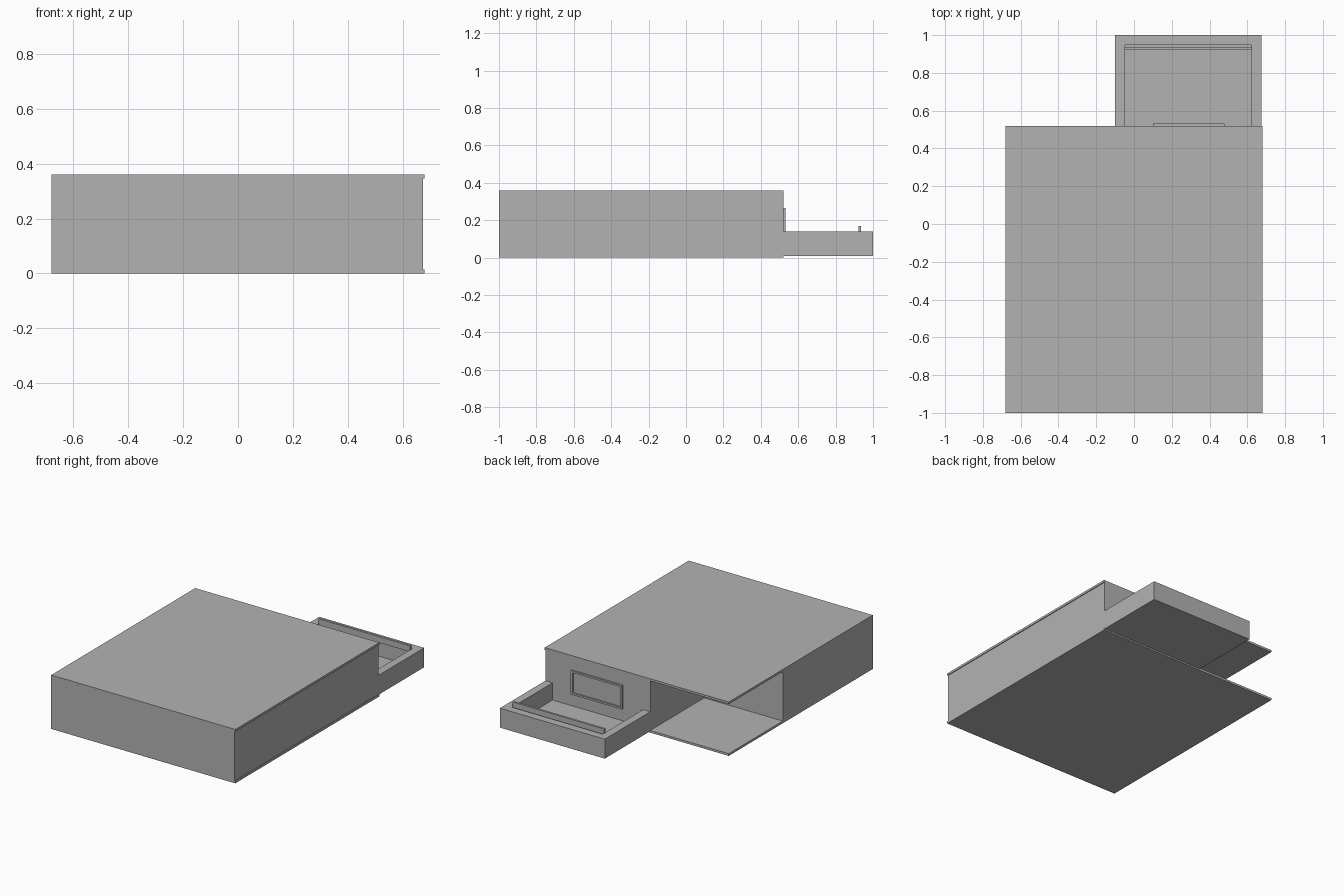
import bpy
import bmesh

cube = bpy.data.objects.get("Cube")
if cube:
    bpy.data.objects.remove(cube, do_unlink=True)

# One plain grey for the whole building
grey = bpy.data.materials.new("plain grey")
grey.use_nodes = True
colour = (0.45, 0.45, 0.45, 1)
grey.diffuse_color = colour
grey.node_tree.nodes["Principled BSDF"].inputs["Base Color"].default_value = colour


def prism(name, outline, z0, z1):
    """Extrude a counter-clockwise plan outline from z0 to z1."""
    bm = bmesh.new()
    base = bm.faces.new([bm.verts.new((x, y, z0)) for x, y in outline])
    top = bmesh.ops.extrude_face_region(bm, geom=[base], use_keep_orig=True)
    for v in top["geom"]:
        if isinstance(v, bmesh.types.BMVert):
            v.co.z = z1
    bmesh.ops.recalc_face_normals(bm, faces=bm.faces)
    mesh = bpy.data.meshes.new(name)
    bm.to_mesh(mesh)
    bm.free()
    mesh.materials.append(grey)
    obj = bpy.data.objects.new(name, mesh)
    bpy.context.collection.objects.link(obj)
    return obj


def box(name, x0, x1, y0, y1, z0, z1):
    return prism(name, [(x0, y0), (x1, y0), (x1, y1), (x0, y1)], z0, z1)


HALF, FRONT, BACK, TOP = 0.68, -1.0, 0.52, 0.36
SLAB = 0.015
WALL_X = 0.675          # walls stop just inside the slabs on this side
ROOM_X, PORCH_Y = -0.10, -0.05

# Floor and roof slabs, both reaching over the open corner porch
box("floor_slab", -HALF, HALF, FRONT, BACK, 0, SLAB)
box("roof_slab", -HALF, HALF, FRONT, BACK, TOP - SLAB, TOP)

# L-shaped house walls around the porch
prism("house_walls", [(-HALF, FRONT), (WALL_X, FRONT), (WALL_X, BACK),
                      (ROOM_X, BACK), (ROOM_X, PORCH_Y), (-HALF, PORCH_Y)],
      SLAB, TOP - SLAB)

# Balcony with a U-shaped parapet
THICK, END, Z0, RIM = 0.053, 1.0, 0.01, 0.14
inner_l, inner_r, inner_y = ROOM_X + THICK, WALL_X - THICK, END - THICK
prism("balcony_parapet", [(ROOM_X, BACK), (inner_l, BACK), (inner_l, inner_y),
                          (inner_r, inner_y), (inner_r, BACK), (WALL_X, BACK),
                          (WALL_X, END), (ROOM_X, END)], Z0, RIM)
box("balcony_floor", inner_l, inner_r, BACK, inner_y, Z0, Z0 + SLAB)
box("balcony_rail", inner_l - 0.003, inner_r + 0.003, 0.922, 0.936, 0.13, 0.17)

# Window frame on the wall above the balcony
wx0, wx1, wz0, wz1, bar = 0.10, 0.48, 0.105, 0.265, 0.012
for side, x in (("left", wx1 - bar), ("right", wx0)):
    box("window_frame_" + side, x, x + bar, BACK, BACK + 0.011, wz0, wz1)
for side, z in (("top", wz1 - bar), ("bottom", wz0)):
    box("window_frame_" + side, wx0 + bar, wx1 - bar, BACK, BACK + 0.011, z, z + bar)
